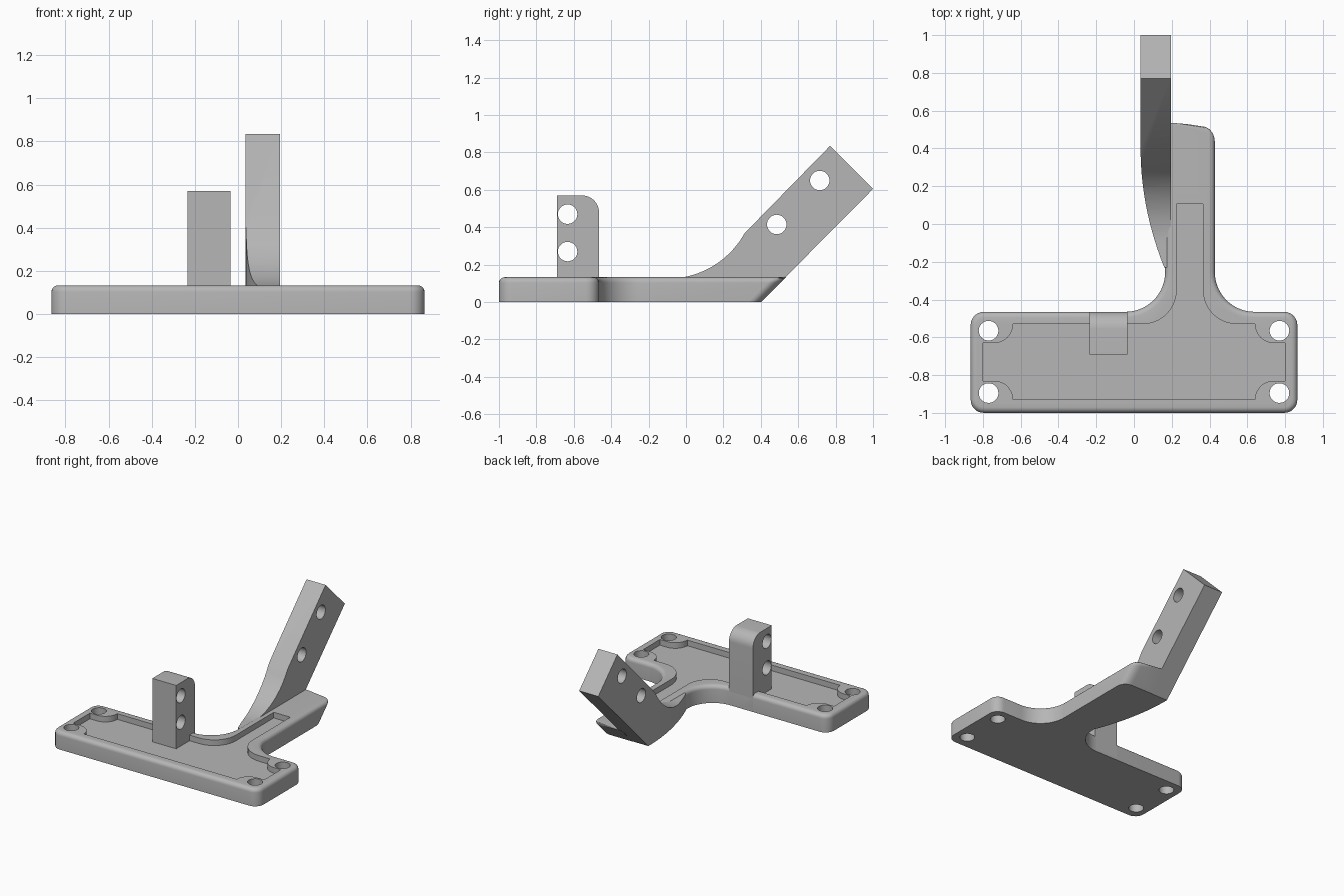
import bpy, bmesh
from math import sin, cos, radians, sqrt
from mathutils import Vector

old = bpy.data.objects.get("Cube")
if old:
    bpy.data.objects.remove(old, do_unlink=True)

grey = bpy.data.materials.new("plain grey")
grey.use_nodes = True
grey.diffuse_color = (0.47, 0.47, 0.47, 1)
grey.node_tree.nodes["Principled BSDF"].inputs["Base Color"].default_value = grey.diffuse_color

DECK = 0.133      # base thickness
FLOOR = 0.09      # pocket floor height
HOLE = 0.052      # screw hole radius


def arc(cx, cy, r, start, end, n=10):
    """Points on a circle from one angle to another, in degrees."""
    angles = [radians(start + (end - start) * i / n) for i in range(n + 1)]
    return [(cx + r * cos(a), cy + r * sin(a)) for a in angles]


def prism(name, outline, low, high, axis="z", bevel=None):
    """Extrude an outline along z (outline in x, y) or along x (outline in y, z)."""
    bm = bmesh.new()
    place = (lambda p: (p[0], p[1], low)) if axis == "z" else (lambda p: (low, p[0], p[1]))
    step = Vector((0, 0, high - low)) if axis == "z" else Vector((high - low, 0, 0))
    face = bm.faces.new([bm.verts.new(place(p)) for p in outline])
    grown = bmesh.ops.extrude_face_region(bm, geom=[face], use_keep_orig=True)["geom"]
    for v in grown:
        if isinstance(v, bmesh.types.BMVert):
            v.co += step
    bmesh.ops.recalc_face_normals(bm, faces=bm.faces)
    if bevel:
        size, rule = bevel
        edges = [e for e in bm.edges if rule(e)]
        bmesh.ops.bevel(bm, geom=edges, offset=size, segments=5, profile=0.5,
                        affect="EDGES", clamp_overlap=False)
    mesh = bpy.data.meshes.new(name)
    bm.to_mesh(mesh)
    bm.free()
    mesh.materials.append(grey)
    obj = bpy.data.objects.new(name, mesh)
    bpy.context.collection.objects.link(obj)
    return obj


def activate(obj):
    bpy.ops.object.select_all(action="DESELECT")
    obj.select_set(True)
    bpy.context.view_layer.objects.active = obj


def combine(obj, cutter, operation="DIFFERENCE"):
    """Apply a boolean and remove its cutter."""
    mod = obj.modifiers.new("cut", "BOOLEAN")
    mod.operation, mod.solver, mod.object = operation, "EXACT", cutter
    activate(obj)
    bpy.ops.object.modifier_apply(modifier=mod.name)
    bpy.data.objects.remove(cutter, do_unlink=True)


def drill(obj, points, axis):
    for a, b in points:
        circle = arc(a, b, HOLE, 0, 360, 32)[:-1]
        combine(obj, prism("drill", circle, -1, 1, axis), "DIFFERENCE")


# Base plate: T outline with rounded corners and filleted inner corners
W, BACK, END = 0.865, -0.465, 0.535
R, F = 0.07, 0.21
LEFT, RIGHT = 0.165, 0.428
outline = (arc(-W + R, -1 + R, R, 180, 270, 6) + arc(W - R, -1 + R, R, 270, 360, 6)
           + arc(W - R, BACK - R, R, 0, 90, 6)
           + arc(RIGHT + F, BACK + F, F, 270, 180, 14)
           + arc(RIGHT - R, END - R, R, 0, 90, 6) + [(LEFT, END)]
           + arc(LEFT - F, BACK + F, F, 0, -90, 14)
           + arc(-W + R, BACK - R, R, 90, 180, 6))


def top_rim(e):
    on_top = all(v.co.z > DECK - 0.001 for v in e.verts)
    return on_top and not all(v.co.y > END - 0.001 for v in e.verts)


base = prism("base_plate", outline, 0, DECK, bevel=(0.03, top_rim))
for v in base.data.vertices:          # slanted end of the stem
    if v.co.y > 0.3:
        v.co.y -= DECK - v.co.z

# Shallow pocket with notched corners and a channel up the stem
PX, NEAR, FAR = 0.8, -0.93, -0.53
N, G = 0.1, 0.18
C0, C1 = 0.226, 0.365
NX = PX - 0.06
pocket = ([(-PX, NEAR + N)] + arc(-NX, NEAR, N, 90, 0) + arc(NX, NEAR, N, 180, 90)
          + [(PX, NEAR + N), (PX, FAR - N)] + arc(NX, FAR, N, 270, 180)
          + arc(C1 + G, FAR + G, G, 270, 180) + [(C1, 0.105), (C0, 0.105)]
          + arc(C0 - G, FAR + G, G, 0, -90) + arc(-NX, FAR, N, 0, -90)
          + [(-PX, FAR - N)])
combine(base, prism("pocket_cutter", pocket, FLOOR, 0.3))
drill(base, [(sx * 0.77, y) for sx in (-1, 1) for y in (-0.895, -0.565)], "z")

# Upright post with one rounded top corner
post_side = [(-0.69, 0.02), (BACK, 0.02)] + arc(BACK - 0.09, 0.57 - 0.09, 0.09, 0, 90, 10) + [(-0.69, 0.57)]
post = prism("upright_post", post_side, -0.235, -0.035, "x")
drill(post, [(-0.633, 0.47), (-0.633, 0.27)], "x")

# Slanted arm: side profile trimmed by a curved plan
CR = 0.474
sweep = [-0.1 + 0.415 * i / 14 for i in range(15)]
arm_side = ([(-0.23, 0), (0.4, 0), (1.0, 0.605), (0.77, 0.835)]
            + [(y, 0.125 + CR - sqrt(CR ** 2 - (y + 0.1) ** 2)) for y in reversed(sweep)]
            + [(-0.23, 0.125)])
arm = prism("slanted_arm", arm_side, 0, 0.195, "x")
flare = [-0.24 + 0.64 * i / 16 for i in range(17)]
plan = ([(0.035 + 0.125 * ((0.4 - y) / 0.63) ** 2, y) for y in flare]
        + [(0.035, 1.1), (0.3, 1.1), (0.3, -0.24)])
combine(arm, prism("plan_cutter", plan, -0.2, 1.2), "INTERSECT")
drill(arm, [(0.715, 0.65), (0.485, 0.415)], "x")

for obj in (base, post, arm):
    activate(obj)
    bpy.ops.object.shade_smooth_by_angle(angle=radians(30))
